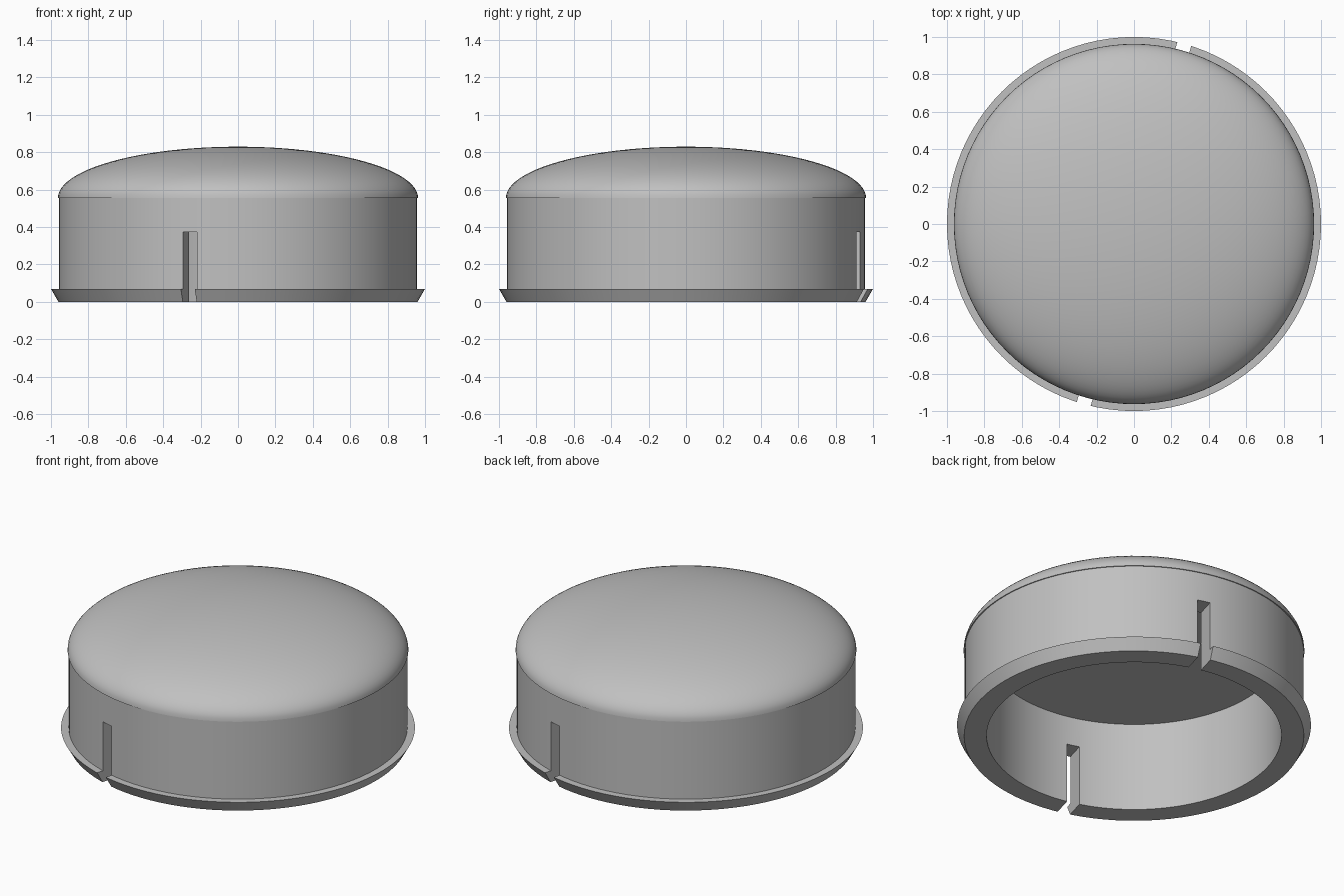
import bpy, bmesh, math
from mathutils import Matrix

if "Cube" in bpy.data.objects:
    bpy.data.objects.remove(bpy.data.objects["Cube"])

SEGMENTS = 96
WALL_R, INNER_R, DOME_R = 0.957, 0.833, 0.963
DOME_BASE, DOME_RISE = 0.555, 0.275

grey = bpy.data.materials.new("plain grey")
grey.use_nodes = True
colour = (0.53, 0.53, 0.53, 1)
grey.diffuse_color = colour
grey.node_tree.nodes["Principled BSDF"].inputs["Base Color"].default_value = colour


def make_object(name, bm):
    bmesh.ops.recalc_face_normals(bm, faces=bm.faces)
    mesh = bpy.data.meshes.new(name)
    bm.to_mesh(mesh)
    bm.free()
    obj = bpy.data.objects.new(name, mesh)
    bpy.context.collection.objects.link(obj)
    mesh.materials.append(grey)
    return obj


def revolve(name, profile, closed):
    """Spin a radius/height profile about the z axis."""
    bm = bmesh.new()
    verts = [bm.verts.new((r, 0, z)) for r, z in profile]
    pairs = list(zip(verts, verts[1:]))
    if closed:
        pairs.append((verts[-1], verts[0]))
    edges = [bm.edges.new(p) for p in pairs]
    bmesh.ops.spin(bm, geom=verts + edges, axis=(0, 0, 1), cent=(0, 0, 0),
                   angle=math.tau, steps=SEGMENTS, use_merge=True)
    bmesh.ops.remove_doubles(bm, verts=bm.verts, dist=1e-5)
    return make_object(name, bm)


def activate(obj):
    bpy.ops.object.select_all(action='DESELECT')
    obj.select_set(True)
    bpy.context.view_layer.objects.active = obj


# Ring wall with the flared snap lip, its top tucked inside the dome
wall = revolve("ring_wall", [
    (INNER_R, 0), (0.96, 0), (1.0, 0.07), (WALL_R, 0.07),
    (WALL_R, DOME_BASE + 0.01), (INNER_R, DOME_BASE + 0.01)], True)

# Domed cap: flat underside, then a quarter ellipse up to the crown
arc = [(DOME_R * math.cos(a), DOME_BASE + DOME_RISE * math.sin(a))
       for a in (math.pi / 2 * i / 24 for i in range(24))]
dome = revolve("domed_cap", [(0, DOME_BASE)] + arc
               + [(0, DOME_BASE + DOME_RISE)], False)

# Two opposite slots, cut upward from the bottom edge by one long bar
bm = bmesh.new()
bar = (Matrix.Rotation(math.radians(-15.6), 4, 'Z')
       @ Matrix.Translation((0, 0, 0.1375))
       @ Matrix.Diagonal((0.077, 2.4, 0.475, 1)))
bmesh.ops.create_cube(bm, size=1, matrix=bar)
cutter = make_object("slot_cutter", bm)
cutter.hide_render = True
cut = wall.modifiers.new("slots", 'BOOLEAN')
cut.operation = 'DIFFERENCE'
cut.solver = 'EXACT'
cut.object = cutter
activate(wall)
bpy.ops.object.modifier_apply(modifier=cut.name)
bpy.data.objects.remove(cutter)

# Soft curves, crisp rims
for part in (wall, dome):
    activate(part)
    bpy.ops.object.shade_smooth_by_angle(angle=math.radians(30))
